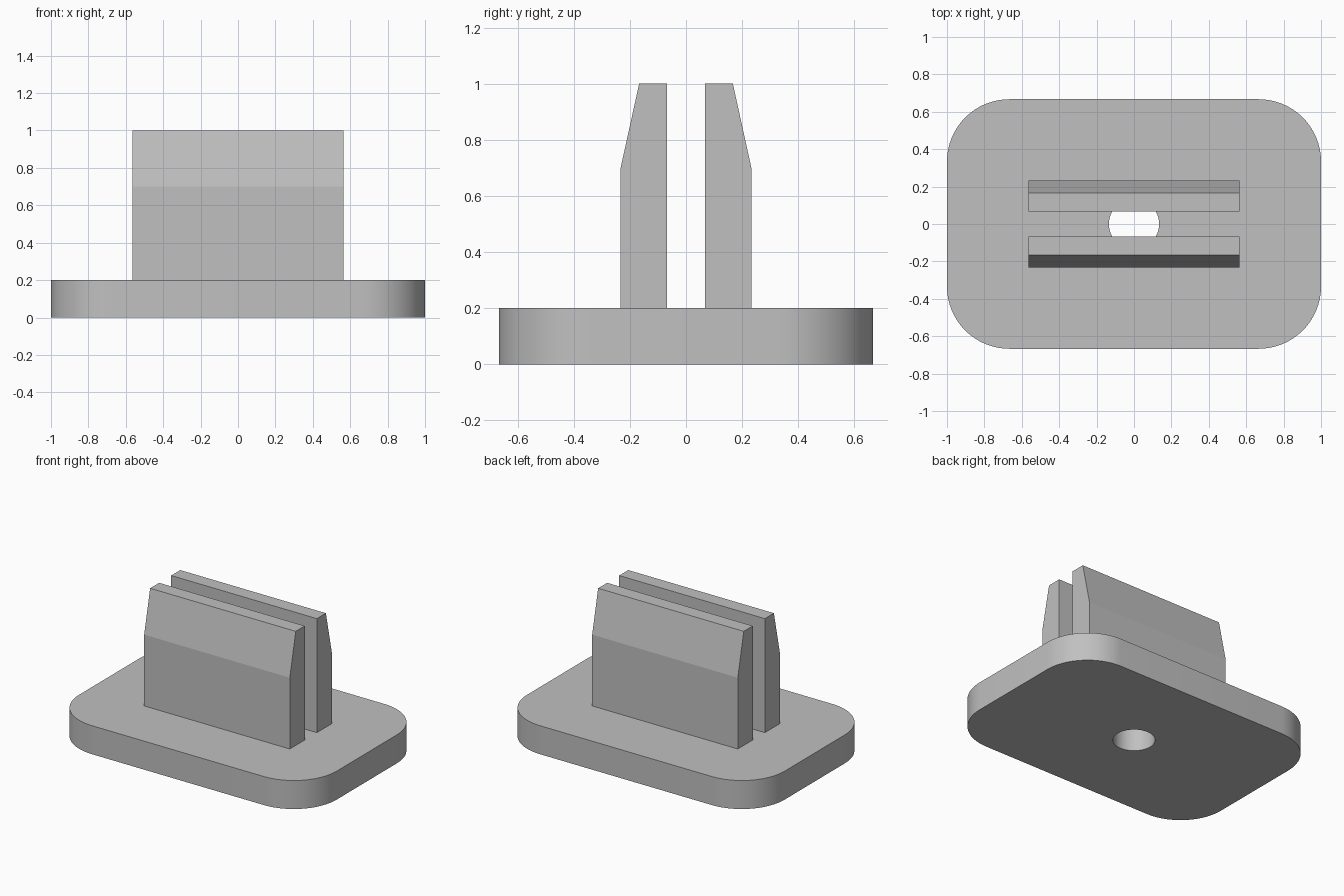
import bpy
import bmesh
from math import cos, sin, pi, radians

cube = bpy.data.objects.get("Cube")
if cube:
    bpy.data.objects.remove(cube, do_unlink=True)

# Single grey material
grey = bpy.data.materials.new("plain grey")
grey.use_nodes = True
colour = (0.53, 0.53, 0.53, 1)
grey.diffuse_color = colour
grey.node_tree.nodes["Principled BSDF"].inputs["Base Color"].default_value = colour


def arc(cx, cy, radius, start, sweep, steps):
    """Points along an arc, both ends included."""
    angles = [start + sweep * i / steps for i in range(steps + 1)]
    return [(cx + radius * cos(a), cy + radius * sin(a)) for a in angles]


def prism(name, loops, to_3d, depth):
    """Fill flat outlines (later ones are holes) and extrude them."""
    bm = bmesh.new()
    edges = []
    for loop in loops:
        verts = [bm.verts.new(to_3d(*p)) for p in loop]
        edges += [bm.edges.new((a, b)) for a, b in zip(verts, verts[1:] + verts[:1])]
    if len(loops) == 1:
        bm.faces.new(verts)
    else:
        bmesh.ops.triangle_fill(bm, edges=edges, use_beauty=True)
    result = bmesh.ops.extrude_face_region(bm, geom=bm.faces[:], use_keep_orig=True)
    moved = [g for g in result["geom"] if isinstance(g, bmesh.types.BMVert)]
    bmesh.ops.translate(bm, verts=moved, vec=depth)
    bmesh.ops.recalc_face_normals(bm, faces=bm.faces[:])
    mesh = bpy.data.meshes.new(name)
    bm.to_mesh(mesh)
    bm.free()
    mesh.materials.append(grey)
    obj = bpy.data.objects.new(name, mesh)
    bpy.context.collection.objects.link(obj)
    return obj


# Base plate with rounded corners and a round through hole
half_x, half_y, corner, thick = 1.0, 0.667, 0.333, 0.2
outline = []
for i, (sx, sy) in enumerate([(1, 1), (-1, 1), (-1, -1), (1, -1)]):
    outline += arc(sx * (half_x - corner), sy * (half_y - corner),
                   corner, i * pi / 2, pi / 2, 16)
hole = arc(0, 0, 0.134, 0, 2 * pi, 48)[:-1]
plate = prism("base_plate", [outline, hole], lambda x, y: (x, y, 0), (0, 0, thick))
bpy.ops.object.select_all(action="DESELECT")
plate.select_set(True)
bpy.context.view_layer.objects.active = plate
bpy.ops.object.shade_smooth_by_angle(angle=radians(30))

# Two upright blades, tapered on their outer sides
blade_half = 0.565
section = [(0.067, thick), (0.233, thick), (0.233, 0.7), (0.167, 1.0), (0.067, 1.0)]
for name, side in (("front_blade", -1), ("back_blade", 1)):
    prism(name, [section], lambda y, z: (-blade_half, side * y, z),
          (2 * blade_half, 0, 0))
